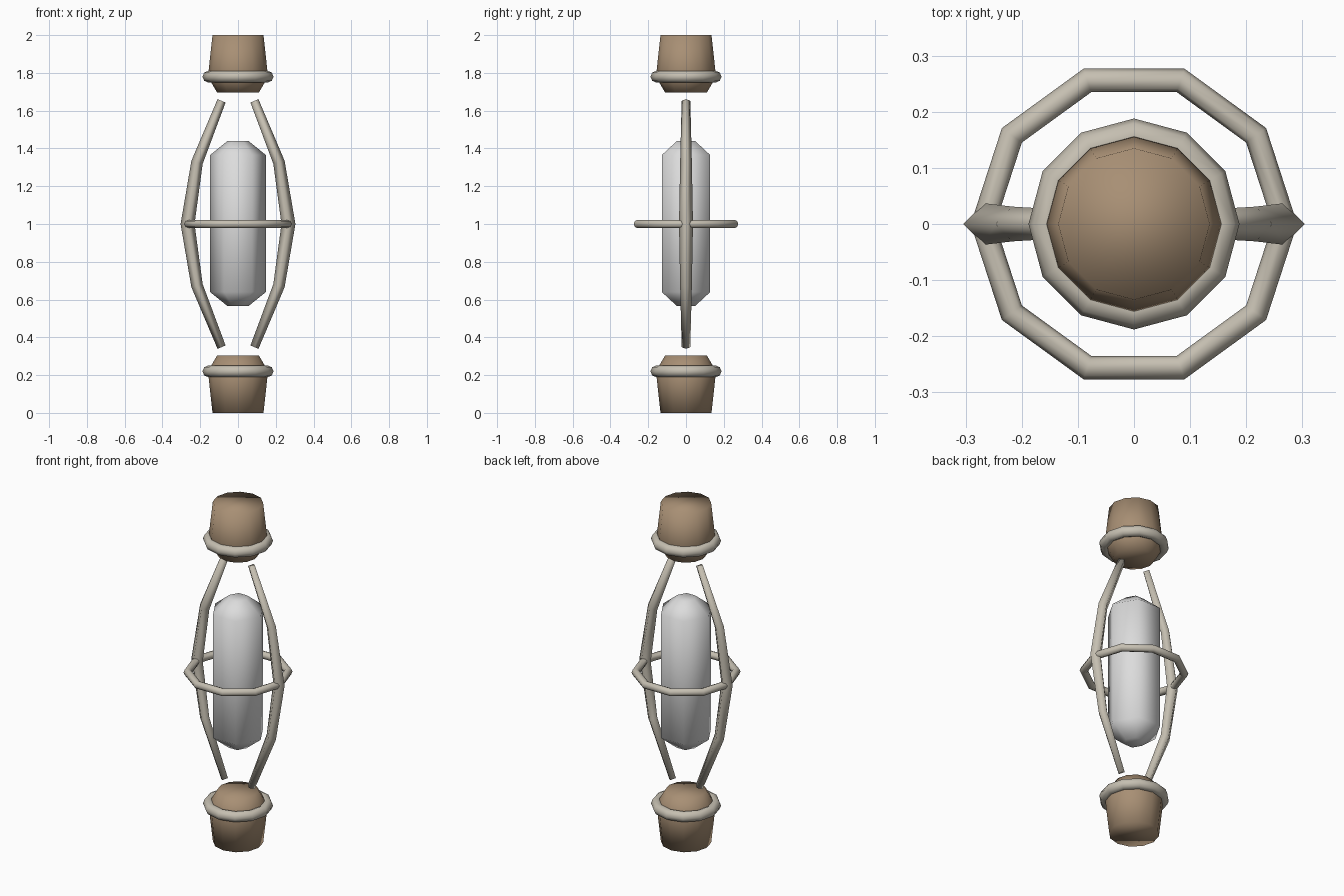
import bpy, bmesh, math

cube = bpy.data.objects.get("Cube")
if cube:
    bpy.data.objects.remove(cube)


def material(name, colour):
    mat = bpy.data.materials.new(name)
    mat.use_nodes = True
    mat.diffuse_color = (*colour, 1)
    mat.node_tree.nodes["Principled BSDF"].inputs["Base Color"].default_value = (*colour, 1)
    return mat


BROWN = material("warm brown", (0.39, 0.275, 0.175))
BONE = material("bone grey", (0.56, 0.52, 0.44))
WHITE = material("pale grey", (0.72, 0.72, 0.72))


def finish(obj, name, mat):
    obj.name = name
    obj.data.materials.clear()
    obj.data.materials.append(mat)
    for poly in obj.data.polygons:
        poly.use_smooth = True
    return obj


def skin_rings(name, rings, mat, capped=True):
    """Bridge a list of equal vertex rings into one closed smooth solid."""
    bm = bmesh.new()
    loops = [[bm.verts.new(p) for p in ring] for ring in rings]
    for a, b in zip(loops, loops[1:]):
        n = len(a)
        for i in range(n):
            j = (i + 1) % n
            bm.faces.new((a[i], a[j], b[j], b[i]))
    if capped:
        bm.faces.new(loops[0][::-1])
        bm.faces.new(loops[-1])
    bmesh.ops.recalc_face_normals(bm, faces=bm.faces)
    mesh = bpy.data.meshes.new(name)
    bm.to_mesh(mesh)
    bm.free()
    obj = bpy.data.objects.new(name, mesh)
    bpy.context.collection.objects.link(obj)
    return finish(obj, name, mat)


def lathe(name, profile, sides, mat):
    turn = [math.tau * i / sides for i in range(sides)]
    rings = [[(r * math.cos(a), r * math.sin(a), z) for a in turn] for z, r in profile]
    return skin_rings(name, rings, mat)


def torus(name, z, major, minor, sides, mat):
    bpy.ops.mesh.primitive_torus_add(location=(0, 0, z), major_radius=major, minor_radius=minor,
                                     major_segments=sides, minor_segments=8)
    return finish(bpy.context.object, name, mat)


# Tapered end caps with collars, mirrored about mid height
cap_profile = [(0, 0.135), (0.21, 0.158), (0.25, 0.142), (0.305, 0.11)]
for label, flip in (("lower", False), ("upper", True)):
    place = (lambda z: 2 - z) if flip else (lambda z: z)
    lathe(label + "_cap", [(place(z), r) for z, r in cap_profile], 12, BROWN)
    torus(label + "_collar", place(0.22), 0.157, 0.031, 12, BONE)

# Six-sided capsule core
lathe("core", [(0.565, 0.055), (0.64, 0.148), (1.365, 0.148), (1.44, 0.055)], 6, WHITE)

# Ten-sided hoop around the middle
torus("hoop", 1, 0.269, 0.022, 10, BONE)

# Bowed side struts: diamond section, thickest in the middle
# each station: height offset, centre x, radius, lean of the section
half = [(0.326, 0.217, 0.031, 0.28), (0.652, 0.087, 0.023, 0.4)]
stations = [(-h, x, r, -t) for h, x, r, t in half[::-1]] + [(0, 0.267, 0.037, 0)] + half
for label, side in (("left", 1), ("right", -1)):
    rings = []
    for h, x, r, t in stations:
        out = (r * math.cos(t), r * math.sin(t))
        rings.append([(side * (x + out[0] * c), r * s, 1 + h + out[1] * c)
                      for c, s in ((1, 0), (0, 1), (-1, 0), (0, -1))])
    skin_rings(label + "_strut", rings, BONE)
